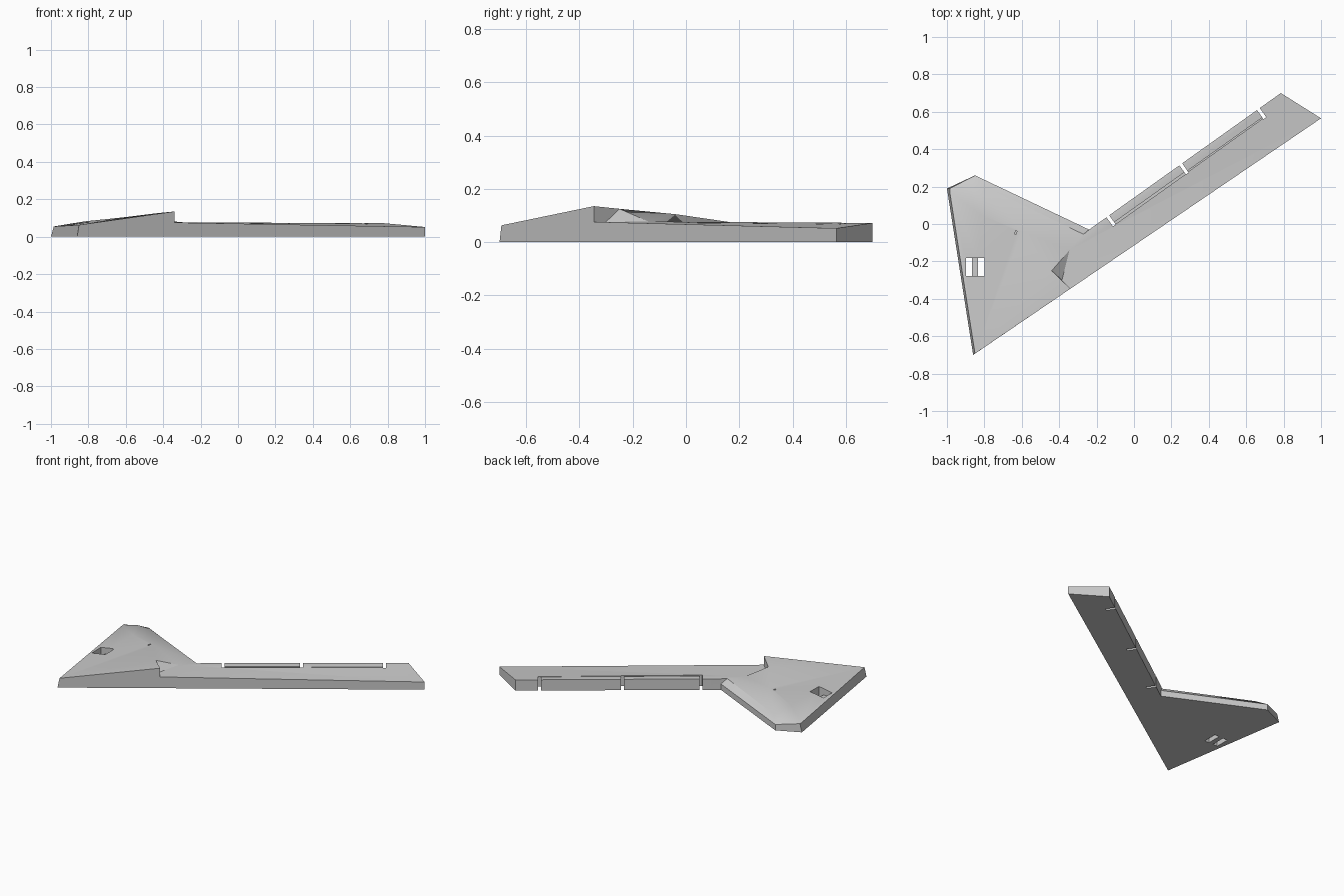
import bpy, bmesh, math
from mathutils import Vector

if "Cube" in bpy.data.objects:
    bpy.data.objects.remove(bpy.data.objects["Cube"])

grey = bpy.data.materials.new("plain_grey")
grey.diffuse_color = (0.6, 0.6, 0.6, 1)
grey.use_nodes = True
grey.node_tree.nodes["Principled BSDF"].inputs["Base Color"].default_value = grey.diffuse_color

# Named corner points of the half wing: lower outline, then upper surface
P = {
    "nose0": (-.86, -.70, 0), "tip0": (1, .565, 0), "tail0": (.785, .70, 0),
    "join0": (-.24, -.03, 0), "rear0": (-.85, .26, 0), "side0": (-1, .19, 0),
    "root0": (-.34, -.346, 0),
    "nose": (-.85, -.693, .063), "peak": (-.34, -.346, .135), "root": (-.34, -.346, .076),
    "notch_top": (-.44, -.25, .125), "notch_low": (-.385, -.30, .076),
    "blend": (-.345, -.14, .077), "crook": (-.27, -.055, .075),
    "join": (-.24, -.03, .075), "join_low": (-.24, -.03, .04),
    "tip": (1, .565, .052), "tail": (.785, .70, .072),
    "rear": (-.85, .26, .04), "side": (-.985, .19, .055), "side_in": (-.985, .172, .055),
    "bevel_a": (-.90, .21, .064), "bevel_b": (-.80, .20, .070),
    "hump": (-.60, -.04, .105), "shoulder": (-.82, .05, .082),
}
FACES = [
    # underside and walls
    "side0 rear0 join0 tail0 tip0 root0 nose0",
    "nose0 root0 root peak nose", "root0 tip0 tip root", "tip0 tail0 tail tip",
    "tail0 join0 join_low join tail", "join0 rear0 rear join_low",
    "rear0 side0 side rear", "side0 nose0 nose side_in side",
    # sloping rear bevel
    "side_in side rear bevel_a", "bevel_a rear bevel_b",
    "bevel_b rear join_low crook", "crook join_low join",
    # raised body
    "nose peak notch_top", "nose notch_top hump", "notch_top blend hump",
    "blend crook hump", "crook bevel_b hump", "bevel_b shoulder hump",
    "bevel_b bevel_a shoulder", "bevel_a side_in shoulder",
    "side_in nose shoulder", "nose hump shoulder",
    # step down to the outer panel
    "peak root notch_low notch_top", "notch_top notch_low blend",
    # outer panel
    "root tip notch_low", "notch_low tip blend", "blend tip tail",
    "blend tail join", "blend join crook",
]
bm = bmesh.new()
V = {k: bm.verts.new(c) for k, c in P.items()}
for f in FACES:
    bm.faces.new([V[k] for k in f.split()])
bmesh.ops.recalc_face_normals(bm, faces=bm.faces)
me = bpy.data.meshes.new("half_wing")
bm.to_mesh(me)
bm.free()
wing = bpy.data.objects.new("half_wing", me)
bpy.context.collection.objects.link(wing)
me.materials.append(grey)


def cut(x, y, z0, z1, length, width, angle=0):
    """Remove a box whose length runs along the given angle."""
    bpy.ops.mesh.primitive_cube_add(size=1, location=(x, y, (z0 + z1) / 2), rotation=(0, 0, angle))
    c = bpy.context.object
    c.scale = (length, width, z1 - z0)
    c.hide_render = True
    bpy.context.view_layer.update()
    bpy.context.view_layer.objects.active = wing
    m = wing.modifiers.new("cut", "BOOLEAN")
    m.operation, m.solver, m.object = "DIFFERENCE", "EXACT", c
    bpy.ops.object.modifier_apply(modifier=m.name)
    bpy.data.objects.remove(c)


# Trailing edge direction and inward normal
a, b = Vector(P["join0"]), Vector(P["tail0"])
along = (b - a).normalized()
inward = Vector((along.y, -along.x, 0))
ang = math.atan2(along.y, along.x)


def edge_point(x):
    return a + (b - a) * ((x - a.x) / (b.x - a.x))


# Hinge grooves of the two control surfaces
slots = [-.14, .25, .665]
for x0, x1, w in ((slots[0], slots[1], .012), (slots[1], slots[2], .006)):
    p, q = edge_point(x0), edge_point(x1)
    c = (p + q) / 2 + inward * .052
    cut(c.x, c.y, .052, .2, (q - p).length - .004, w, ang)

# Slots through the trailing edge
for x in slots:
    c = edge_point(x) + inward * .02
    cut(c.x, c.y, -.1, .2, .018, .08, ang)

# Square bay with two through openings and a low bar between them
cut(-.85, -.23, .03, .2, .096, .096)
for x in (-.882, -.816):
    cut(x, -.23, -.1, .2, .034, .0962)

# Small cable hole
cut(-.632, -.045, .07, .2, .008, .02, -.4)

bpy.ops.object.select_all(action="DESELECT")
wing.select_set(True)
bpy.context.view_layer.objects.active = wing
bpy.ops.object.shade_smooth_by_angle(angle=math.radians(25))
